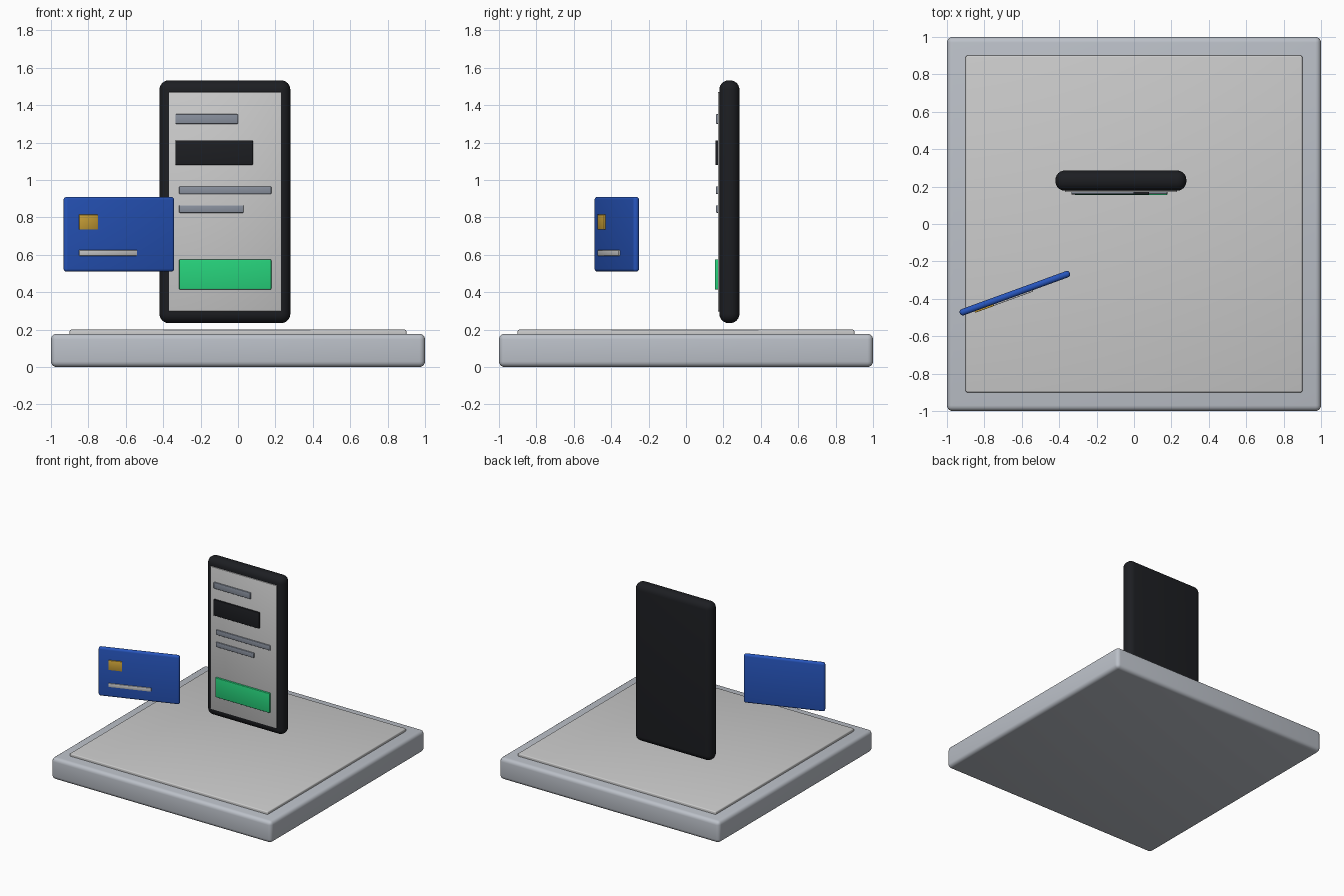
import bpy, math
from mathutils import Matrix

if "Cube" in bpy.data.objects:
    bpy.data.objects.remove(bpy.data.objects["Cube"])

COLORS = {
    "stand_grey": (0.50, 0.53, 0.58), "pale": (0.72, 0.73, 0.74),
    "black": (0.012, 0.013, 0.016), "slate": (0.25, 0.28, 0.34),
    "green": (0.02, 0.65, 0.20), "blue": (0.02, 0.09, 0.50),
    "gold": (0.62, 0.37, 0.04),
}
MATS = {}
for name, rgb in COLORS.items():
    MATS[name] = bpy.data.materials.new(name)
    MATS[name].diffuse_color = (*rgb, 1)


def box(name, lo, hi, bevel, color, segments=3, place=None):
    """Rounded box between two corners, optionally moved by a matrix."""
    bpy.ops.mesh.primitive_cube_add(size=1)
    ob = bpy.context.object
    ob.name = name
    size = [b - a for a, b in zip(lo, hi)]
    mid = [(a + b) / 2 for a, b in zip(lo, hi)]
    ob.data.transform(Matrix.Translation(mid) @ Matrix.Diagonal((*size, 1)))
    mod = ob.modifiers.new("Bevel", "BEVEL")
    mod.width = bevel
    mod.segments = segments
    bpy.ops.object.modifier_apply(modifier=mod.name)
    if place:
        ob.matrix_world = place
    ob.data.materials.append(MATS[color])
    bpy.ops.object.shade_smooth_by_angle(angle=math.radians(35))
    return ob


# Stand with a thin raised plate
box("base", (-1, -1, 0), (1, 1, 0.178), 0.03, "stand_grey", 4)
box("top_plate", (-0.9, -0.9, 0.16), (0.9, 0.9, 0.2), 0.008, "pale")

# Phone
box("phone_body", (-0.42, 0.178, 0.235), (0.28, 0.286, 1.533), 0.05, "black", 6)
box("phone_screen", (-0.37, 0.17, 0.298), (0.23, 0.19, 1.47), 0.003, "pale", 2)

# Screen elements: x range, z range, front y, colour
for name, x0, x1, z0, z1, y, color in (
    ("title_bar", -0.335, 0.0, 1.30, 1.352, 0.16, "slate"),
    ("amount_panel", -0.335, 0.08, 1.08, 1.212, 0.157, "black"),
    ("text_bar_long", -0.315, 0.178, 0.925, 0.966, 0.16, "slate"),
    ("text_bar_short", -0.315, 0.03, 0.825, 0.865, 0.16, "slate"),
    ("pay_button", -0.315, 0.178, 0.415, 0.575, 0.154, "green"),
):
    box(name, (x0, y, z0), (x1, 0.178, z1), 0.005, color)

# Floating bank card, turned 20 degrees
turn = Matrix.Translation((-0.637, -0.37, 0.71)) @ Matrix.Rotation(math.radians(20), 4, "Z")
box("card", (-0.313, -0.0175, -0.2), (0.313, 0.0175, 0.2), 0.016, "blue", 4, turn)
box("card_chip", (-0.234, -0.026, 0.025), (-0.128, -0.01, 0.105), 0.003, "gold", 2, turn)
box("card_stripe", (-0.234, -0.025, -0.115), (0.096, -0.01, -0.085), 0.003, "pale", 2, turn)

for m in bpy.data.materials:
    if m.users and not m.is_grease_pencil:
        m.use_nodes = True
        m.node_tree.nodes["Principled BSDF"].inputs["Base Color"].default_value = m.diffuse_color
